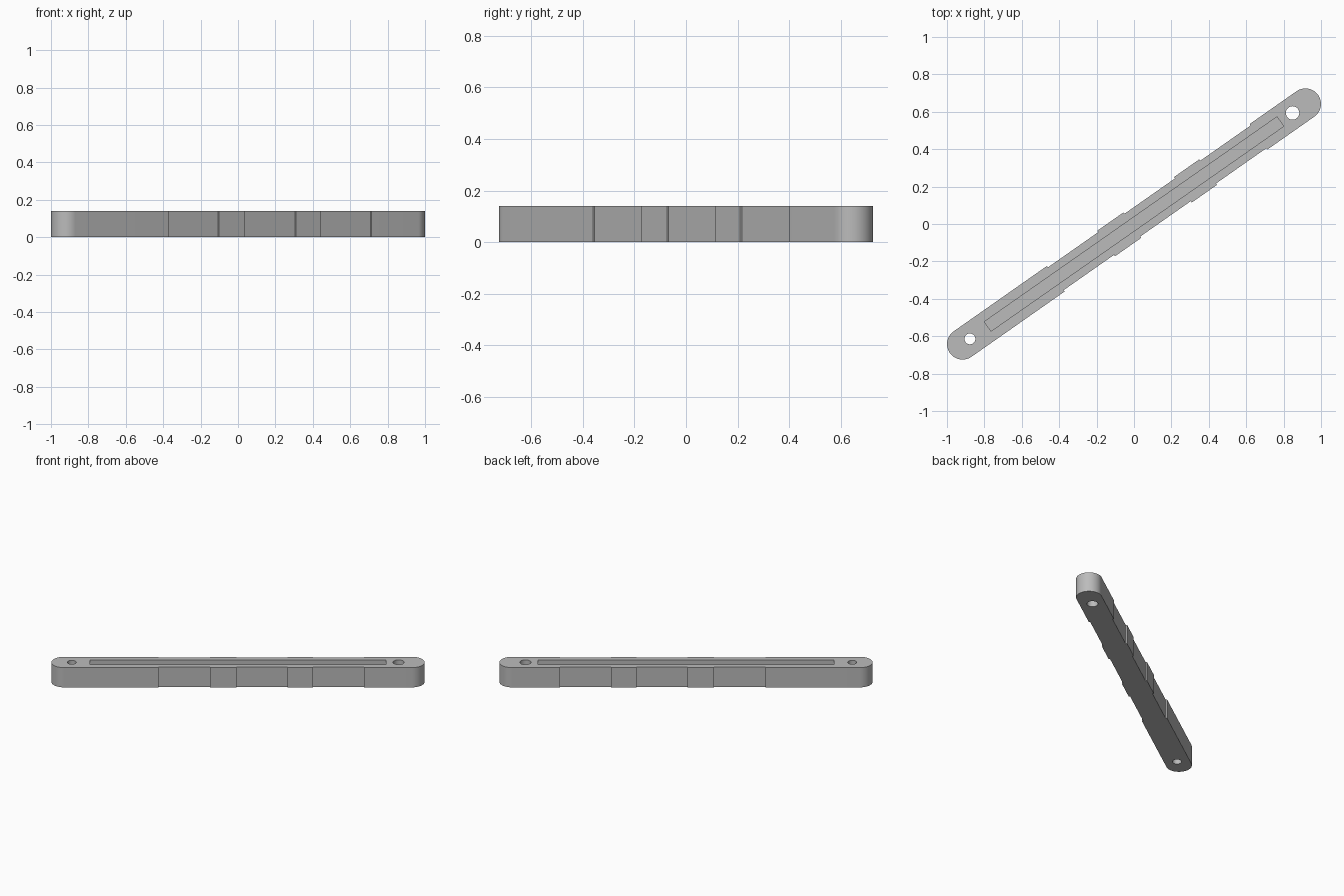
import bpy, bmesh
from math import radians, pi, sin, cos

if "Cube" in bpy.data.objects:
    bpy.data.objects.remove(bpy.data.objects["Cube"], do_unlink=True)

ANGLE = radians(35)
RADIUS, HALF, HEIGHT = 0.083, 1.119, 0.14
WAIST = RADIUS - 0.009

grey = bpy.data.materials.new("plain grey")
grey.use_nodes = True
colour = (0.5, 0.5, 0.5, 1)
grey.diffuse_color = colour
grey.node_tree.nodes["Principled BSDF"].inputs["Base Color"].default_value = colour


def prism(name, outline, z0, z1):
    """Extrude a flat outline, then turn it onto the bar's diagonal."""
    bm = bmesh.new()
    face = bm.faces.new([bm.verts.new((x, y, z0)) for x, y in outline])
    new = bmesh.ops.extrude_face_region(bm, geom=[face])["geom"]
    bmesh.ops.translate(bm, vec=(0, 0, z1 - z0),
                        verts=[v for v in new if isinstance(v, bmesh.types.BMVert)])
    bmesh.ops.recalc_face_normals(bm, faces=bm.faces[:])
    mesh = bpy.data.meshes.new(name)
    bm.to_mesh(mesh)
    bm.free()
    mesh.materials.append(grey)
    obj = bpy.data.objects.new(name, mesh)
    obj.rotation_euler.z = ANGLE
    bpy.context.collection.objects.link(obj)
    return obj


def arc(cx, r, start, sweep, steps):
    return [(cx + r * cos(start + sweep * i / steps), r * sin(start + sweep * i / steps))
            for i in range(steps + 1)]


# Side steps: three shallow recesses on each long side
side = []
for a, b in [(-0.511, -0.182), (-0.011, 0.319), (0.483, 0.813)]:
    side += [(a, RADIUS), (a, WAIST), (b, WAIST), (b, RADIUS)]

# Body outline: rounded ends joined by the stepped sides
outline = arc(HALF, RADIUS, -pi / 2, pi, 32) + side[::-1]
outline += arc(-HALF, RADIUS, pi / 2, pi, 32) + [(x, -y) for x, y in side]
bar = prism("bar", outline, 0, HEIGHT)

# Long groove in the top and a through hole near each end
groove = [(-0.955, -0.031), (0.955, -0.031), (0.955, 0.031), (-0.955, 0.031)]
cutters = [
    prism("groove_cutter", groove, 0.05, HEIGHT + 0.1),
    prism("small_hole_cutter", arc(-1.071, 0.029, 0, 2 * pi, 40)[:-1], -0.1, HEIGHT + 0.1),
    prism("large_hole_cutter", arc(1.035, 0.036, 0, 2 * pi, 40)[:-1], -0.1, HEIGHT + 0.1),
]

bpy.ops.object.select_all(action="DESELECT")
bar.select_set(True)
bpy.context.view_layer.objects.active = bar
for cutter in cutters:
    mod = bar.modifiers.new(cutter.name, "BOOLEAN")
    mod.operation, mod.solver, mod.object = "DIFFERENCE", "EXACT", cutter
    bpy.ops.object.modifier_apply(modifier=mod.name)
    bpy.data.objects.remove(cutter, do_unlink=True)

bpy.ops.object.shade_smooth_by_angle(angle=radians(30))
